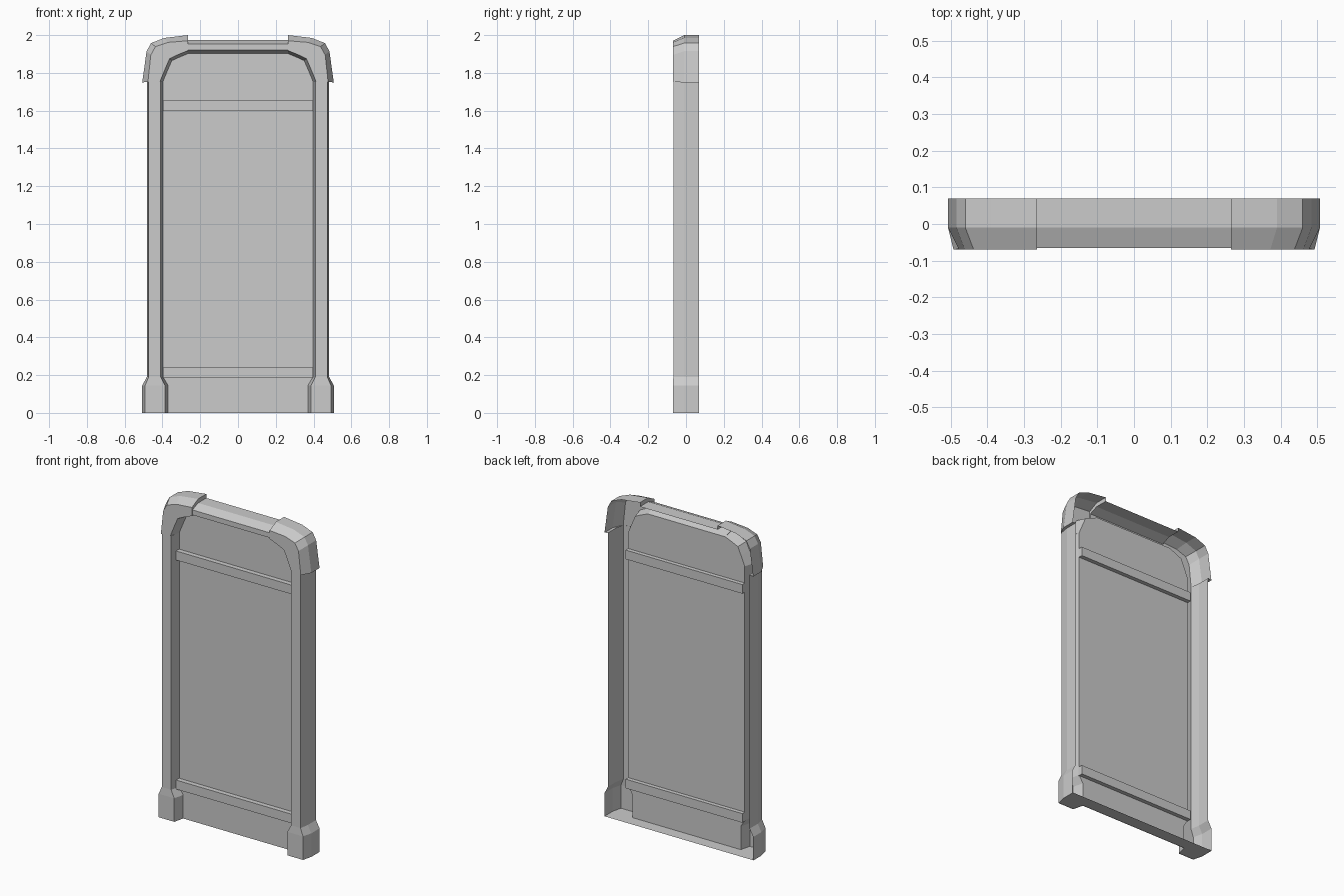
import bpy
import bmesh
from mathutils import Vector

if "Cube" in bpy.data.objects:
    bpy.data.objects.remove(bpy.data.objects["Cube"], do_unlink=True)

BACK, FRONT, PANEL_Y = 0.07, -0.07, -0.005

grey = bpy.data.materials.new("plain_grey")
grey.use_nodes = True
grey.diffuse_color = (0.6, 0.6, 0.6, 1)
for node in grey.node_tree.nodes:
    if node.type == "BSDF_PRINCIPLED":
        node.inputs["Base Color"].default_value = grey.diffuse_color


def make(name, verts, faces, mirror=False):
    mesh = bpy.data.meshes.new(name)
    mesh.from_pydata([tuple(v) for v in verts], [], faces)
    mesh.materials.append(grey)
    obj = bpy.data.objects.new(name, mesh)
    bpy.context.collection.objects.link(obj)
    if mirror:
        obj.modifiers.new("mirror", "MIRROR").use_mirror_merge = False
    return obj


def section(outer, inner, front=FRONT, bevel=0.015, reveal=0.012):
    """Open moulding profile, from the back outer edge round to the panel."""
    o, i = Vector((outer[0], 0, outer[1])), Vector((inner[0], 0, inner[1]))
    d = (i - o).normalized()
    ys = (BACK, -0.01, front, front, PANEL_Y)
    points = (o, o, o + d * bevel, i - d * reveal, i)
    return [Vector((p.x, y, p.z)) for p, y in zip(points, ys)]


def sweep(name, sections, mirror=True):
    n = len(sections[0])
    verts = [p for s in sections for p in s]
    faces = [(a * n + k, (a + 1) * n + k, (a + 1) * n + k + 1, a * n + k + 1)
             for a in range(len(sections) - 1) for k in range(n - 1)]
    return make(name, verts, faces, mirror)


def box(name, x, y0, y1, z0, z1):
    bm = bmesh.new()
    bmesh.ops.create_cube(bm, size=1)
    for v in bm.verts:
        v.co = (x if v.co.x > 0 else -x,
                y1 if v.co.y > 0 else y0,
                z1 if v.co.z > 0 else z0)
    mesh = bpy.data.meshes.new(name)
    bm.to_mesh(mesh)
    bm.free()
    mesh.materials.append(grey)
    obj = bpy.data.objects.new(name, mesh)
    bpy.context.collection.objects.link(obj)


# Sections shared by neighbouring parts
post_low = section((0.483, 0.19), (0.397, 0.19), front=-0.067, bevel=0.01)
post_high = section((0.483, 1.755), (0.397, 1.755), front=-0.067, bevel=0.01)
beam_end = section((0.265, 1.975), (0.265, 1.902), front=-0.065, bevel=0.022, reveal=0.02)

# Side posts and flared feet
sweep("side_posts", [post_low, post_high])
foot = [section((0.507, z), (0.37, z), reveal=0.016) for z in (0, 0.145)]
sweep("feet", foot + [post_low])

# Top beam between the corner caps
sweep("top_beam", [beam_end, [Vector((-p.x, p.y, p.z)) for p in beam_end]], mirror=False)

# Rounded corner caps, stepped out from posts and beam
cap_points = [((0.507, 1.75), (0.397, 1.755)),
              ((0.484, 1.915), (0.372, 1.815)),
              ((0.46, 1.958), (0.35, 1.865)),
              ((0.39, 1.985), (0.31, 1.883)),
              ((0.265, 2.0), (0.265, 1.902))]
cap = [section(o, i, bevel=0.03, reveal=0.016) for o, i in cap_points]
sweep("corner_caps", [post_high] + cap + [beam_end])

# Recessed panel filling the opening
half = [(0.37, 0), (0.37, 0.145), (0.397, 0.19)] + [i for o, i in cap_points]
outline = half + [(-x, z) for x, z in reversed(half)]
make("recessed_panel", [(x, PANEL_Y, z) for x, z in outline], [tuple(range(len(outline)))])

# Cross rails passing through the panel
for name, z in (("lower_rail", 0.185), ("upper_rail", 1.597)):
    box(name, 0.398, -0.035, 0.02, z, z + 0.056)

# Floor plate closing the underside, with the feet reaching forward
foot_line = [(p.x, p.y) for p in foot[0]]
floor = foot_line + [(-x, y) for x, y in reversed(foot_line)]
make("floor_plate", [(x, y, 0.002) for x, y in floor], [tuple(range(len(floor)))])
